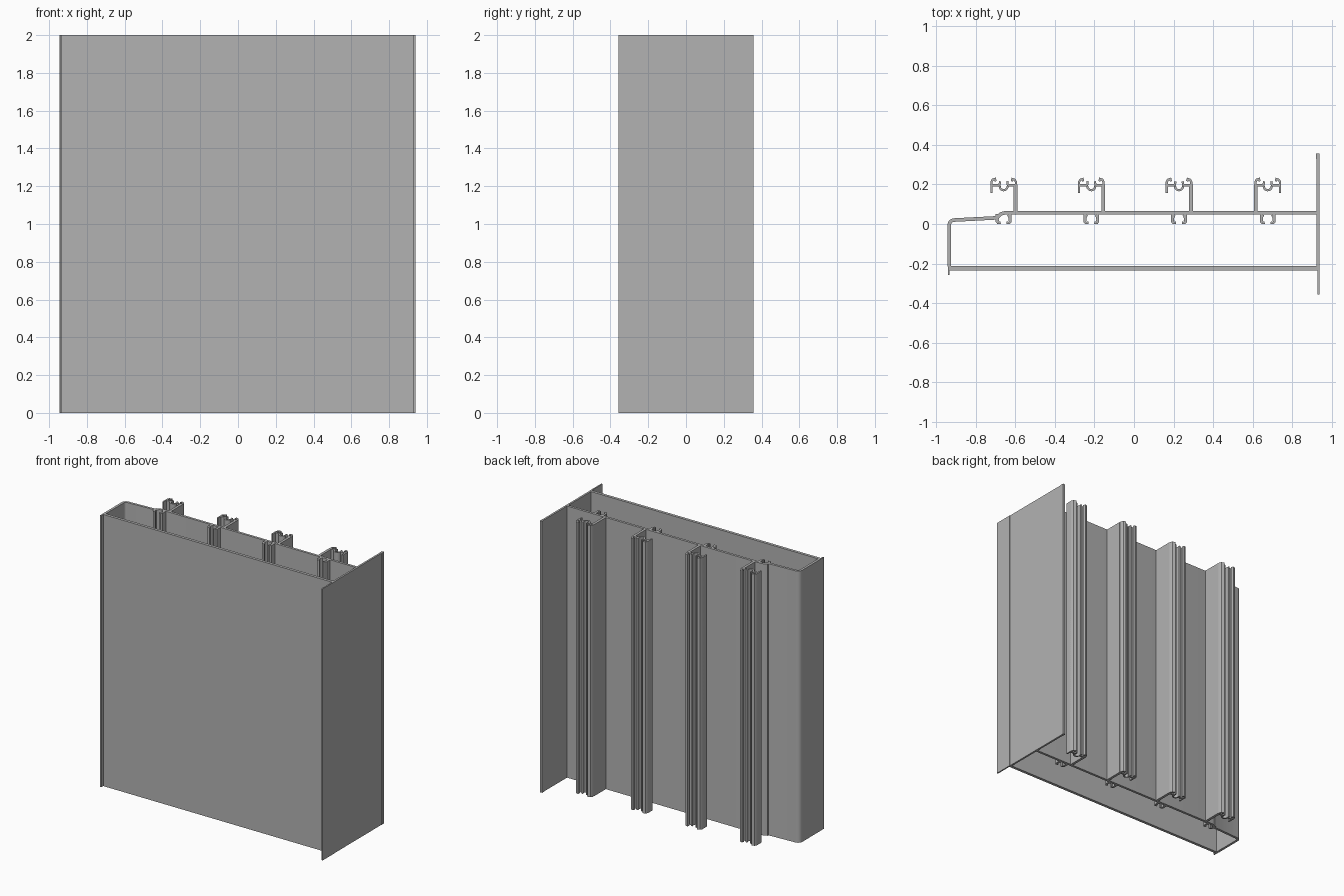
import bpy, bmesh
from math import radians, cos, sin
from mathutils import Vector

cube = bpy.data.objects.get("Cube")
if cube:
    bpy.data.objects.remove(cube)

HEIGHT = 2.0
metal = bpy.data.materials.new("mill_grey_metal")
metal.use_nodes = True
GREY = (0.45, 0.45, 0.45, 1)
metal.diffuse_color = GREY
metal.node_tree.nodes["Principled BSDF"].inputs["Base Color"].default_value = GREY


def arc(cx, cy, r, start, end, steps=8):
    """Points along a circular arc, angles in degrees."""
    angles = [radians(start + (end - start) * i / steps) for i in range(steps + 1)]
    return [(cx + r * cos(a), cy + r * sin(a)) for a in angles]


def wall(bm, path, thick):
    """Extrude a centre line of even thickness, with mitred corners."""
    pts = [Vector(p) for p in path]
    dirs = [(b - a).normalized() for a, b in zip(pts, pts[1:])]
    rings = []
    for i, p in enumerate(pts):
        before, after = dirs[max(i - 1, 0)], dirs[min(i, len(dirs) - 1)]
        n1, n2 = Vector((-before.y, before.x)), Vector((-after.y, after.x))
        miter = (n1 + n2).normalized()
        offset = miter * (thick / 2 / max(miter.dot(n1), 0.5))
        rings.append([bm.verts.new((*q, z)) for z in (0, HEIGHT)
                      for q in (p + offset, p - offset)])
    for a, b in zip(rings, rings[1:]):
        for i, j in ((0, 1), (1, 3), (3, 2), (2, 0)):
            bm.faces.new((a[i], a[j], b[j], b[i]))
    bm.faces.new([rings[0][k] for k in (0, 2, 3, 1)])
    bm.faces.new([rings[-1][k] for k in (0, 1, 3, 2)])


def part(name, walls):
    """One object made of several extruded walls."""
    bm = bmesh.new()
    for path, thick in walls:
        wall(bm, path, thick)
    bmesh.ops.recalc_face_normals(bm, faces=bm.faces)
    mesh = bpy.data.meshes.new(name)
    bm.to_mesh(mesh)
    bm.free()
    mesh.materials.append(metal)
    obj = bpy.data.objects.new(name, mesh)
    bpy.context.collection.objects.link(obj)
    bpy.context.view_layer.objects.active = obj
    bpy.ops.object.select_all(action="DESELECT")
    obj.select_set(True)
    bpy.ops.object.shade_smooth_by_angle(angle=radians(30))


# Hollow box: front plate, then left wall curving into the stepped back plate
part("front_plate", [([(-0.935, -0.224), (0.93, -0.224)], 0.021)])
part("left_wall_and_back_plate", [
    ([(-0.935, -0.215), (-0.935, -0.005)] + arc(-0.91, -0.005, 0.025, 170, 95, 6)
     + [(-0.70, 0.031), (-0.687, 0.038), (-0.672, 0.052), (-0.655, 0.056), (0.93, 0.056)], 0.018),
    ([(-0.938, -0.257), (-0.938, -0.2)], 0.01)])

# Wide end flange with a thin front lip and a thickened back edge
part("end_flange", [
    ([(0.931, -0.235), (0.931, 0.345)], 0.014),
    ([(0.935, -0.357), (0.935, -0.22)], 0.01),
    ([(0.931, 0.33), (0.931, 0.35), (0.931, 0.357)], 0.018)])

# Gasket tracks on stems behind the back plate, screw ports inside the box
TRACKS = ((-0.66, 1), (-0.216, 1), (0.228, 1), (0.677, -1))
for number, (x, side) in enumerate(TRACKS, 1):
    def at(points):
        return [(x + side * px, py) for px, py in points]

    walls = [(at([(0.06, 0.05), (0.06, 0.2)]), 0.019)]
    for s in (-1, 1):
        walls += [
            # hooked lip at the outer edge
            (at([(s * 0.062, 0.19), (s * 0.062, 0.213), (s * 0.056, 0.224),
                 (s * 0.044, 0.228), (s * 0.041, 0.216)]), 0.011),
            # shelf running in to the screw channel
            (at([(s * 0.062, 0.196), (s * 0.022, 0.196)]), 0.014),
            (at([(s * 0.022, 0.192), (s * 0.018, 0.216)]), 0.011)]
    walls += [(at([(-0.062, 0.158), (-0.062, 0.21)]), 0.011),
              (at(arc(0, 0.191, 0.02, 180, 360, 10)), 0.011)]
    part(f"gasket_track_{number}", walls)

    port = []
    for s in (-1, 1):
        port += [([(x + s * px, py) for px, py in arc(0, 0.024, 0.031, 45, -20, 6)], 0.012),
                 ([(x + s * 0.034, 0.05), (x + s * 0.034, 0.012), (x + s * 0.028, 0.005),
                   (x + s * 0.015, 0.006)], 0.012)]
    part(f"screw_port_{number}", port)
